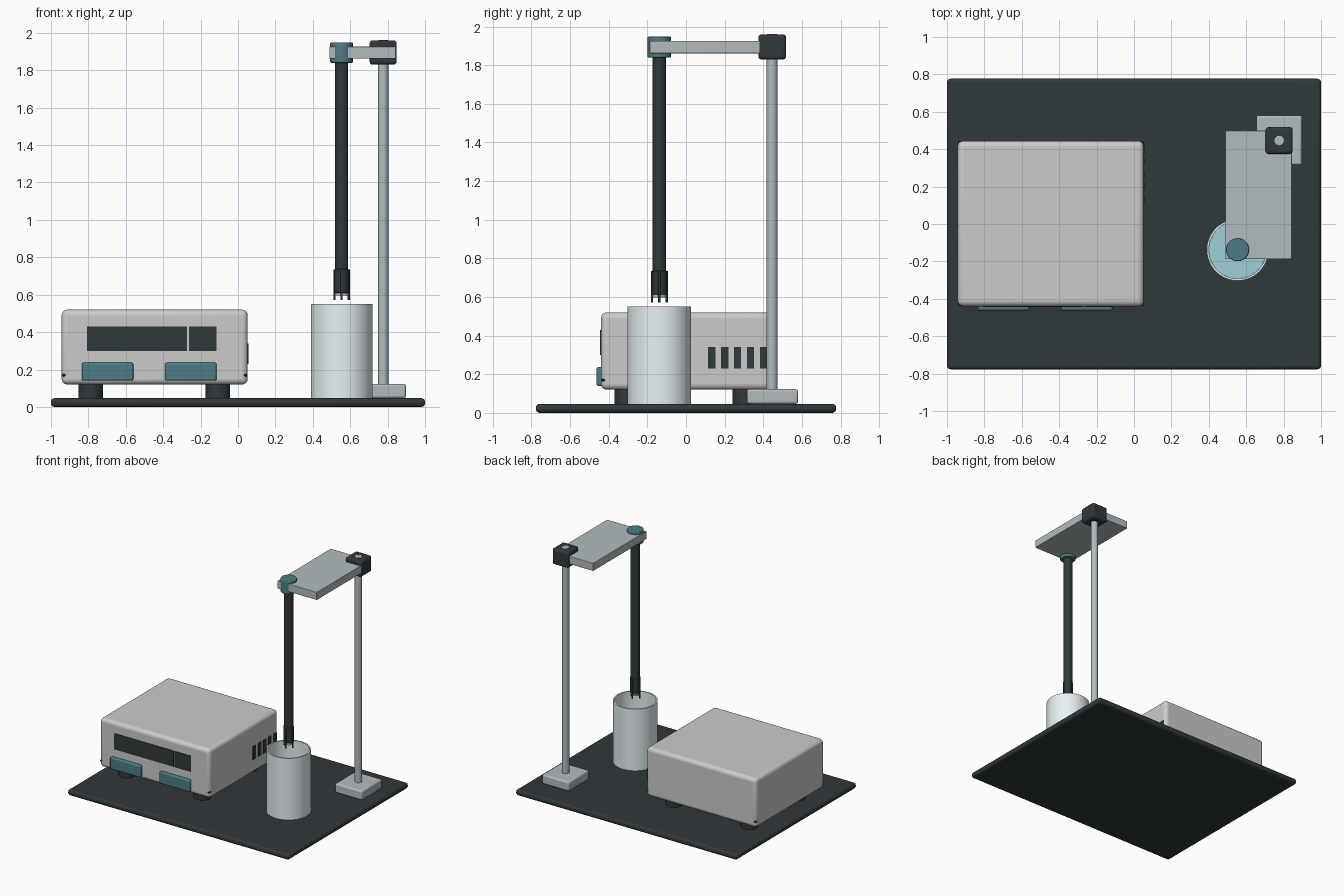
import bpy, math

if "Cube" in bpy.data.objects:
    bpy.data.objects.remove(bpy.data.objects["Cube"])


def material(name, rgb):
    m = bpy.data.materials.new(name)
    m.diffuse_color = (*rgb, 1)
    m.use_nodes = True
    m.node_tree.nodes["Principled BSDF"].inputs["Base Color"].default_value = m.diffuse_color
    return m


DARK = material("dark", (0.03, 0.04, 0.043))
TEAL = material("teal", (0.075, 0.20, 0.235))
STEEL = material("steel", (0.45, 0.50, 0.52))
GLASS = material("glass", (0.80, 0.88, 0.90))
WATER = material("water", (0.35, 0.62, 0.70))


def finish(ob, name, mat, bevel=0, segments=3):
    ob.name = ob.data.name = name
    if mat:
        ob.data.materials.append(mat)
    if bevel:
        b = ob.modifiers.new("bevel", 'BEVEL')
        b.width, b.segments, b.limit_method = bevel, segments, 'ANGLE'
    bpy.ops.object.shade_smooth_by_angle(angle=math.radians(35))
    return ob


def box(name, x, y, z, mat=None, bevel=0, segments=3):
    """Box from (min, max) ranges."""
    bpy.ops.mesh.primitive_cube_add(size=1, location=[sum(r) / 2 for r in (x, y, z)])
    ob = bpy.context.object
    ob.scale = [r[1] - r[0] for r in (x, y, z)]
    bpy.ops.object.transform_apply(location=False, rotation=False, scale=True)
    return finish(ob, name, mat, bevel, segments)


def rod(name, x, y, z, r, mat=None, bevel=0, sides=48):
    """Upright cylinder over the z range."""
    bpy.ops.mesh.primitive_cylinder_add(vertices=sides, radius=r, depth=z[1] - z[0],
                                        location=(x, y, sum(z) / 2))
    return finish(bpy.context.object, name, mat, bevel)


def lathe(name, x, y, profile, mat, sides=64):
    """Closed (r, z) profile spun about the vertical axis; r = 0 marks a pole."""
    verts, faces, rings = [], [], []
    for r, z in profile:
        start, n = len(verts), (sides if r else 1)
        verts += [(r * math.cos(2 * math.pi * i / sides),
                   r * math.sin(2 * math.pi * i / sides), z) for i in range(n)]
        rings.append([start + i % n for i in range(sides)])
    for a, b in zip(rings, rings[1:]):
        for i in range(sides):
            j = (i + 1) % sides
            faces.append(tuple(dict.fromkeys((a[i], a[j], b[j], b[i]))))
    me = bpy.data.meshes.new(name)
    me.from_pydata(verts, [], faces)
    ob = bpy.data.objects.new(name, me)
    ob.location = (x, y, 0)
    bpy.context.collection.objects.link(ob)
    bpy.ops.object.select_all(action='DESELECT')
    ob.select_set(True)
    bpy.context.view_layer.objects.active = ob
    return finish(ob, name, mat)


# Base mat
box("base_mat", (-1, 1), (-0.777, 0.777), (0, 0.047), DARK, 0.02, 4)

# Meter housing, with a seam plate showing only at the rounded corners
box("meter_housing", (-0.943, 0.052), (-0.44, 0.444), (0.12, 0.52), None, 0.03, 5)
box("housing_seam", (-0.942, 0.051), (-0.439, 0.443), (0.163, 0.177), DARK, 0.008)

# Rubber feet
for fx in (-0.787, -0.108):
    for fy in (-0.305, 0.305):
        rod("rubber_foot", fx, fy, (0.04, 0.13), 0.065, DARK, 0.005)

# Front displays and buttons
for x in ((-0.808, -0.272), (-0.262, -0.115)):
    box("display", x, (-0.444, -0.42), (0.30, 0.43), DARK)
for x in ((-0.835, -0.56), (-0.39, -0.115)):
    box("button", x, (-0.463, -0.42), (0.14, 0.237), TEAL, 0.01)

# Side vents
for i in range(5):
    y = 0.133 + 0.067 * i
    box("side_vent", (0.03, 0.057), (y - 0.019, y + 0.019), (0.23, 0.34), DARK)

# Beaker and liquid
CX, CY = 0.554, -0.138
lathe("beaker", CX, CY, [(0, 0.045), (0.165, 0.045), (0.165, 0.55), (0.154, 0.55),
                         (0.154, 0.065), (0, 0.065)], GLASS)
rod("liquid", CX, CY, (0.06, 0.38), 0.1535, WATER, sides=64)

# Stand
PX, PY = 0.776, 0.446
box("stand_foot", (0.654, 0.898), (0.315, 0.58), (0.047, 0.123), STEEL, 0.012)
rod("stand_pole", PX, PY, (0.10, 1.962), 0.028, STEEL, 0.006)
box("clamp_block", (0.704, 0.848), (0.375, 0.518), (1.83, 1.96), DARK, 0.015)
box("stand_arm", (0.488, 0.844), (-0.188, 0.50), (1.862, 1.926), STEEL, 0.004)

# Probe with its holder, sleeve and prongs
rod("probe_holder", CX, CY, (1.84, 1.948), 0.061, TEAL, 0.006)
rod("probe_shaft", CX, CY, (0.62, 1.85), 0.035, DARK)
rod("probe_sleeve", CX, CY, (0.61, 0.737), 0.039, DARK, 0.003)
rod("probe_ring", CX, CY, (0.597, 0.612), 0.036, STEEL)
for i in range(4):
    a = i * math.pi / 2
    rod("probe_prong", CX + 0.038 * math.cos(a), CY + 0.038 * math.sin(a),
        (0.572, 0.735), 0.006, DARK, sides=12)
